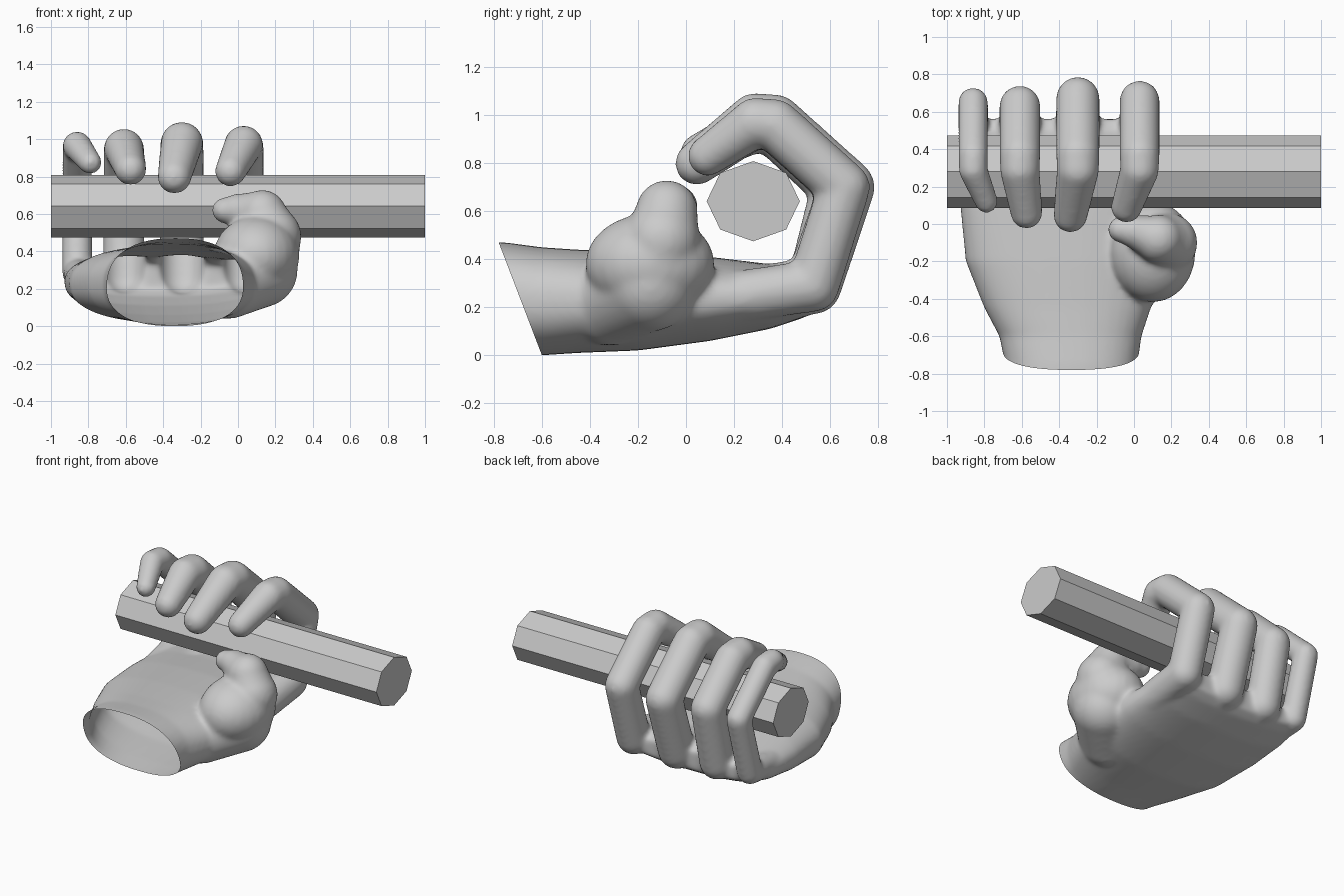
import bpy, bmesh, math
from mathutils import Vector, Matrix

cube = bpy.data.objects.get("Cube")
if cube:
    bpy.data.objects.remove(cube)

grey = bpy.data.materials.new("light grey")
grey.use_nodes = True
grey.diffuse_color = (0.6, 0.6, 0.6, 1)
grey.node_tree.nodes["Principled BSDF"].inputs["Base Color"].default_value = grey.diffuse_color


def add_object(name, bm):
    mesh = bpy.data.meshes.new(name)
    bm.to_mesh(mesh)
    bm.free()
    mesh.materials.append(grey)
    obj = bpy.data.objects.new(name, mesh)
    bpy.context.collection.objects.link(obj)
    return obj


def ball(bm, centre, size):
    matrix = Matrix.Translation(centre) @ Matrix.Diagonal((*size, 1))
    bmesh.ops.create_uvsphere(bm, u_segments=24, v_segments=16, radius=1, matrix=matrix)


def limb(bm, points, radii):
    """Tapered bones with a round joint at every point."""
    points = [Vector(p) for p in points]
    for p, r in zip(points, radii):
        ball(bm, p, (r, r, r))
    for a, b, ra, rb in zip(points, points[1:], radii, radii[1:]):
        turn = (b - a).to_track_quat('Z', 'Y').to_matrix().to_4x4()
        bmesh.ops.create_cone(bm, cap_ends=True, segments=24, radius1=ra, radius2=rb,
                              depth=(b - a).length,
                              matrix=Matrix.Translation((a + b) / 2) @ turn)


def loft(bm, sections, sides=40, power=0.85):
    """Rounded sections along y: y, left, right, bottom, top."""
    rings = []
    for y, x0, x1, z0, z1 in sections:
        ring = []
        for i in range(sides):
            a = math.tau * i / sides
            c, s = math.cos(a), math.sin(a)
            ring.append(bm.verts.new((
                (x0 + x1) / 2 + (x1 - x0) / 2 * math.copysign(abs(c) ** power, c), y,
                (z0 + z1) / 2 + (z1 - z0) / 2 * math.copysign(abs(s) ** power, s))))
        rings.append(ring)
    for a, b in zip(rings, rings[1:]):
        for i in range(sides):
            j = (i + 1) % sides
            bm.faces.new((a[i], a[j], b[j], b[i]))
    bm.faces.new(rings[0])
    bm.faces.new(rings[-1])


# Palm and wrist
bm = bmesh.new()
loft(bm, [(-0.95, -0.69, 0.02, 0, 0.48),
          (-0.75, -0.69, 0.02, 0, 0.47),
          (-0.60, -0.72, 0.04, 0, 0.45),
          (-0.45, -0.80, 0.09, 0.01, 0.44),
          (-0.20, -0.90, 0.15, 0.02, 0.43),
          (0.10, -0.93, 0.15, 0.06, 0.41),
          (0.35, -0.93, 0.13, 0.11, 0.38),
          (0.50, -0.92, 0.12, 0.16, 0.37),
          (0.56, -0.88, 0.08, 0.20, 0.33)])

# Fingers: x at root, x at tip, reach in y, top, tip y, tip z, radius
for x, tip_x, reach, top, tip_y, tip_z, r in [
        (0.03, -0.04, 0.66, 0.97, 0.09, 0.83, 0.107),
        (-0.30, -0.34, 0.67, 0.98, 0.045, 0.80, 0.117),
        (-0.61, -0.575, 0.63, 0.95, 0.06, 0.84, 0.11),
        (-0.86, -0.79, 0.65, 0.965, 0.12, 0.875, 0.08)]:
    limb(bm, [(x * 0.97, 0.25, 0.25), (x, 0.53, 0.29), (x, reach, 0.70),
              (x, 0.37, top - 0.01), (x, 0.29, top), (tip_x, tip_y, tip_z)],
         [r, r * 1.02, r, r, r * 0.97, r * 0.78])

# Thumb with its fleshy base
ball(bm, (0.10, -0.15, 0.38), (0.23, 0.27, 0.21))
limb(bm, [(-0.05, -0.32, 0.22), (0.12, -0.15, 0.30), (0.18, -0.10, 0.48),
          (0.13, -0.08, 0.60), (0.0, -0.04, 0.62), (-0.07, -0.03, 0.62)],
     [0.18, 0.20, 0.16, 0.13, 0.09, 0.07])
bmesh.ops.recalc_face_normals(bm, faces=bm.faces)
hand = add_object("hand", bm)

# Fuse the hand parts into one soft skin
fuse = hand.modifiers.new("fuse", 'REMESH')
fuse.mode = 'VOXEL'
fuse.voxel_size = 0.015
soften = hand.modifiers.new("soften", 'SMOOTH')
soften.factor = 0.5
soften.iterations = 12
bpy.context.view_layer.update()
skin = bpy.data.meshes.new_from_object(
    hand.evaluated_get(bpy.context.evaluated_depsgraph_get()))
hand.modifiers.clear()

# Open the wrist along a slanted cut
bm = bmesh.new()
bm.from_mesh(skin)
bmesh.ops.bisect_plane(bm, geom=bm.verts[:] + bm.edges[:] + bm.faces[:],
                       plane_co=(0, -0.60, 0), plane_no=(0, -0.47, -0.18), clear_outer=True)
for f in bm.faces:
    f.smooth = True
    f.material_index = 0
bm.to_mesh(skin)
bm.free()
hand.data = skin
skin.materials.clear()
skin.materials.append(grey)

# Eight-sided rod held in the grip
bm = bmesh.new()
bmesh.ops.create_cone(bm, cap_ends=True, segments=8, radius1=1, radius2=1, depth=2)
place = (Matrix.Translation((0, 0.28, 0.642)) @ Matrix.Diagonal((1, 0.194, 0.167, 1))
         @ Matrix.Rotation(math.pi / 2, 4, 'Y'))
bm.transform(place)
add_object("rod", bm)
